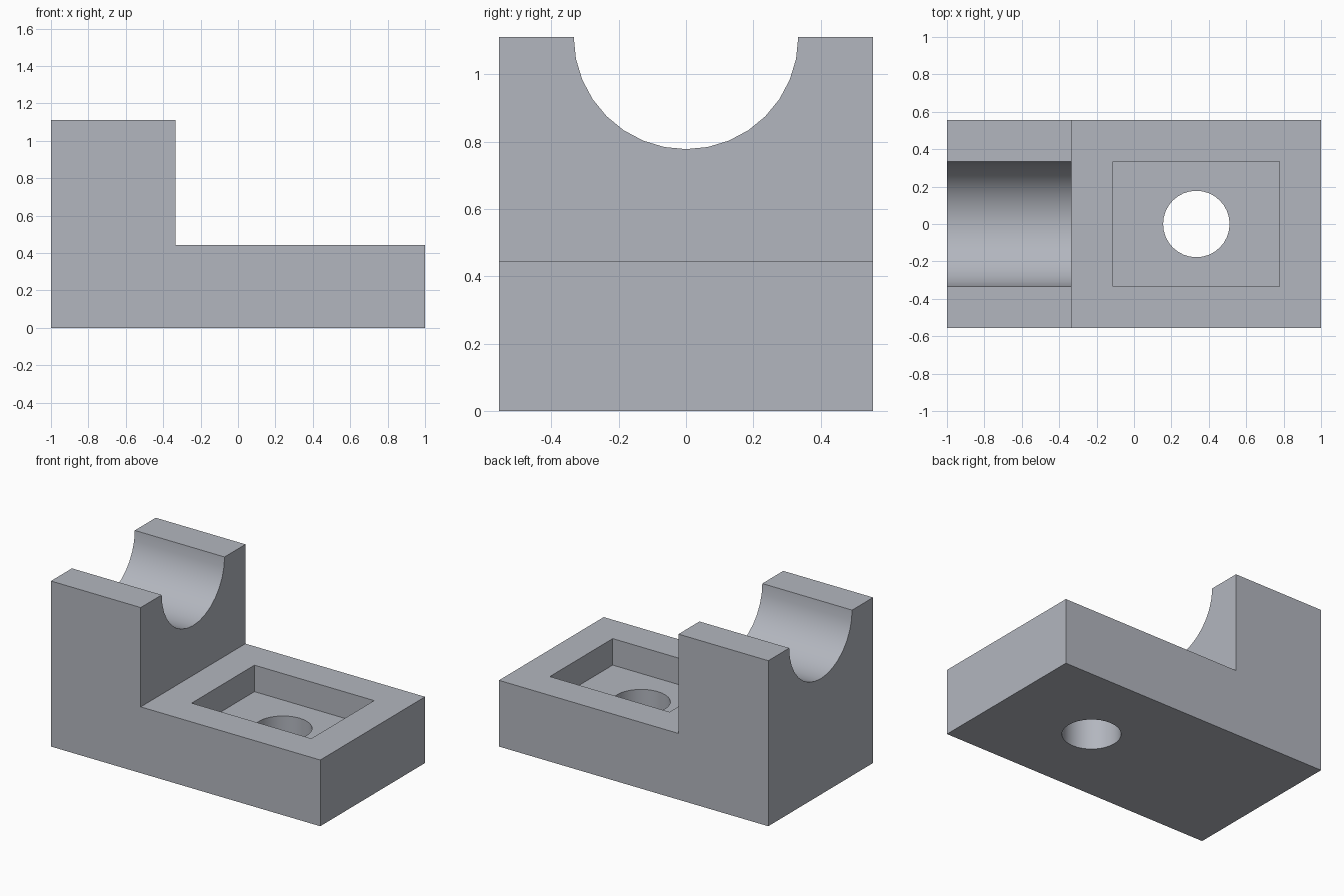
import bpy, bmesh, math

if "Cube" in bpy.data.objects:
    bpy.data.objects.remove(bpy.data.objects["Cube"])

U = 1 / 9                      # design unit: block is 18 x 10 x 10
HALF_W, TOP, BASE = 5 * U, 10 * U, 4 * U
POCKET_DEPTH = 1.6 * U
HOLE_X = 3 * U


def activate(obj):
    bpy.ops.object.select_all(action='DESELECT')
    obj.select_set(True)
    bpy.context.view_layer.objects.active = obj


def cut(target, cutter):
    cutter.hide_render = True
    mod = target.modifiers.new(cutter.name, 'BOOLEAN')
    mod.operation, mod.solver, mod.object = 'DIFFERENCE', 'EXACT', cutter
    activate(target)
    bpy.ops.object.modifier_apply(modifier=mod.name)
    bpy.data.objects.remove(cutter, do_unlink=True)


def cylinder(name, radius, depth, location, rotation=(0, 0, 0)):
    bpy.ops.mesh.primitive_cylinder_add(vertices=32, radius=radius, depth=depth,
                                        location=location, rotation=rotation)
    bpy.context.object.name = name
    return bpy.context.object


# L-shaped body: side profile extruded across the width
profile = [(-1, 0), (1, 0), (1, BASE), (-3 * U, BASE), (-3 * U, TOP), (-1, TOP)]
bm = bmesh.new()
face = bm.faces.new([bm.verts.new((x, -HALF_W, z)) for x, z in profile])
ext = bmesh.ops.extrude_face_region(bm, geom=[face])
bmesh.ops.translate(bm, vec=(0, 2 * HALF_W, 0),
                    verts=[g for g in ext['geom'] if isinstance(g, bmesh.types.BMVert)])
bmesh.ops.recalc_face_normals(bm, faces=bm.faces)
mesh = bpy.data.meshes.new("bearing_block")
bm.to_mesh(mesh)
bm.free()
block = bpy.data.objects.new("bearing_block", mesh)
bpy.context.collection.objects.link(block)

# Blue-grey metal
metal = bpy.data.materials.new("blue_grey_metal")
metal.diffuse_color = (0.45, 0.47, 0.52, 1)
metal.use_nodes = True
metal.node_tree.nodes["Principled BSDF"].inputs["Base Color"].default_value = metal.diffuse_color
mesh.materials.append(metal)

# Half-round saddle through the upright
cut(block, cylinder("saddle_cutter", 3 * U, 1.0, (-6 * U, 0, TOP), (0, math.pi / 2, 0)))

# Rectangular pocket in the base
bpy.ops.mesh.primitive_cube_add(size=1, location=(HOLE_X, 0, BASE))
pocket = bpy.context.object
pocket.name = "pocket_cutter"
pocket.scale = (8 * U, 6 * U, 2 * POCKET_DEPTH)
cut(block, pocket)

# Bolt hole through the pocket floor
cut(block, cylinder("hole_cutter", 1.6 * U, 1.2, (HOLE_X, 0, 0.2)))

# One material on every face, including the cut ones
block.data.materials.clear()
block.data.materials.append(metal)
for poly in block.data.polygons:
    poly.material_index = 0

activate(block)
bpy.ops.object.shade_smooth_by_angle(angle=math.radians(30))
